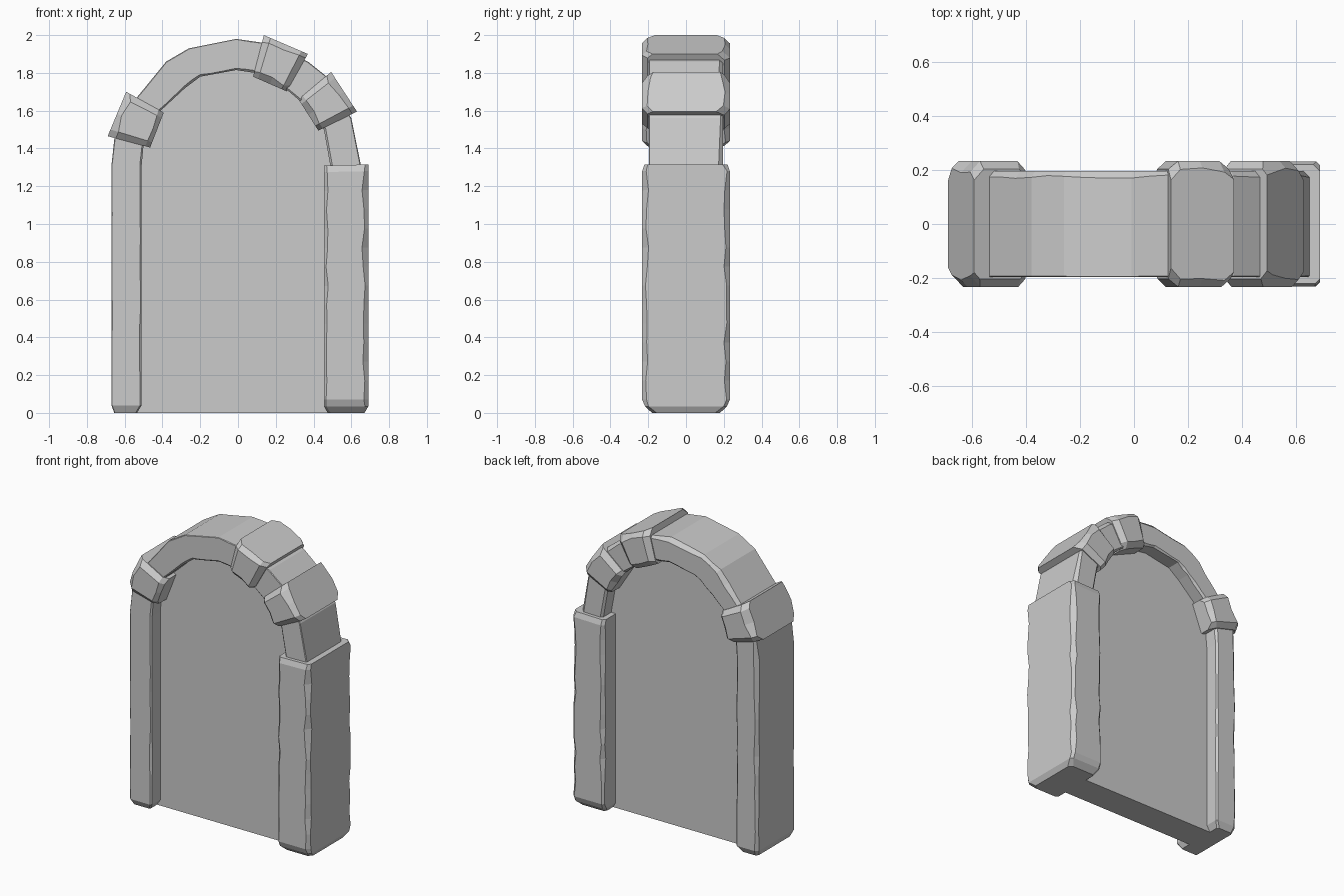
import bpy, bmesh, random
from mathutils import Vector

if "Cube" in bpy.data.objects:
    bpy.data.objects.remove(bpy.data.objects["Cube"])

random.seed(7)


def finish(name, bm):
    bmesh.ops.recalc_face_normals(bm, faces=bm.faces)
    me = bpy.data.meshes.new(name)
    bm.to_mesh(me)
    bm.free()
    ob = bpy.data.objects.new(name, me)
    bpy.context.collection.objects.link(ob)
    return ob


def stone(name, stations, bevels, cuts):
    """Loft chamfered rectangles. Station: (outer xz, inner xz, half depth).
    Bevels: outer front, inner front, inner back, outer back."""
    path = []
    for (a, b, n) in zip(stations, stations[1:], cuts):
        for k in range(n):
            t = k / n
            path.append((Vector(a[0]).lerp(Vector(b[0]), t),
                         Vector(a[1]).lerp(Vector(b[1]), t), a[2] + (b[2] - a[2]) * t))
    last = stations[-1]
    path.append((Vector(last[0]), Vector(last[1]), last[2]))

    bm = bmesh.new()
    rings = []
    for o, i, d in path:
        u = (i - o).normalized()
        of, nf, nb, ob = [b * random.uniform(0.6, 1.3) for b in bevels]
        pts = [(o, -d + of), (o + u * of, -d), (i - u * nf, -d), (i, -d + nf),
               (i, d - nb), (i - u * nb, d), (o + u * ob, d), (o, d - ob)]
        rings.append([bm.verts.new((p.x, y, p.y)) for p, y in pts])
    for r, s in zip(rings, rings[1:]):
        for k in range(8):
            m = (k + 1) % 8
            bm.faces.new((r[k], r[m], s[m], s[k]))
    bm.faces.new(rings[0])
    bm.faces.new(rings[-1])
    return finish(name, bm)


def voussoir(name, o1, o2, i2, i1):
    """Arch block given by its front corners, with chamfered end faces."""
    o1, o2, i1, i2 = map(Vector, (o1, o2, i1, i2))
    e, d = 0.15, 0.233
    st = [(o1, i1, d - 0.03),
          (o1.lerp(o2, e), i1.lerp(i2, e), d),
          (o1.lerp(o2, 1 - e), i1.lerp(i2, 1 - e), d),
          (o2, i2, d - 0.03)]
    return stone(name, st, (0.035, 0.03, 0.03, 0.035), (1, 2, 1))


# Plain arch band, including the slim left leg
outer = [(-0.67, 0.04), (-0.67, 1.31), (-0.655, 1.45), (-0.56, 1.64), (-0.38, 1.86),
         (-0.26, 1.93), (-0.01, 1.98), (0.13, 1.96), (0.37, 1.86), (0.47, 1.78),
         (0.60, 1.56), (0.655, 1.29)]
inner = [(-0.51, 0.04), (-0.51, 1.31), (-0.50, 1.42), (-0.41, 1.60), (-0.28, 1.72),
         (-0.20, 1.78), (-0.01, 1.815), (0.09, 1.80), (0.26, 1.71), (0.33, 1.65),
         (0.455, 1.50), (0.492, 1.29)]
band = [((-0.655, 0), (-0.535, 0), 0.175)] + [(o, i, 0.197) for o, i in zip(outer, inner)]
stone("arch_band", band, (0.004, 0.010, 0.012, 0.022), (1, 10, 1, 2, 3, 2, 3, 2, 2, 1, 1, 1))

# Heavy right pillar
d = 0.232
pillar = [((0.67, 0), (0.475, 0), 0.18), ((0.69, 0.035), (0.455, 0.035), d - 0.015),
          ((0.69, 0.07), (0.455, 0.07), d), ((0.69, 1.28), (0.455, 1.275), d),
          ((0.69, 1.315), (0.455, 1.31), d - 0.012)]
stone("right_pillar", pillar, (0.028, 0.018, 0.022, 0.024), (1, 1, 12, 1))

# Raised arch blocks
voussoir("left_springer_block", (-0.69, 1.465), (-0.592, 1.70), (-0.393, 1.59), (-0.465, 1.405))
voussoir("crown_block", (0.137, 2.0), (0.37, 1.90), (0.258, 1.702), (0.08, 1.78))
voussoir("right_haunch_block", (0.493, 1.805), (0.63, 1.595), (0.425, 1.495), (0.32, 1.66))

# Recessed infill panel, its edge buried in the band
bm = bmesh.new()
edge = [(-0.59, 0)] + [((o[0] + i[0]) / 2, (o[1] + i[1]) / 2)
                       for o, i in zip(outer[1:], inner[1:])] + [(0.57, 0)]
face = bm.faces.new([bm.verts.new((x, -0.1, z)) for x, z in edge])
ext = bmesh.ops.extrude_face_region(bm, geom=[face], use_keep_orig=True)
bmesh.ops.translate(bm, vec=(0, 0.2, 0),
                    verts=[v for v in ext["geom"] if isinstance(v, bmesh.types.BMVert)])
finish("infill_panel", bm)
